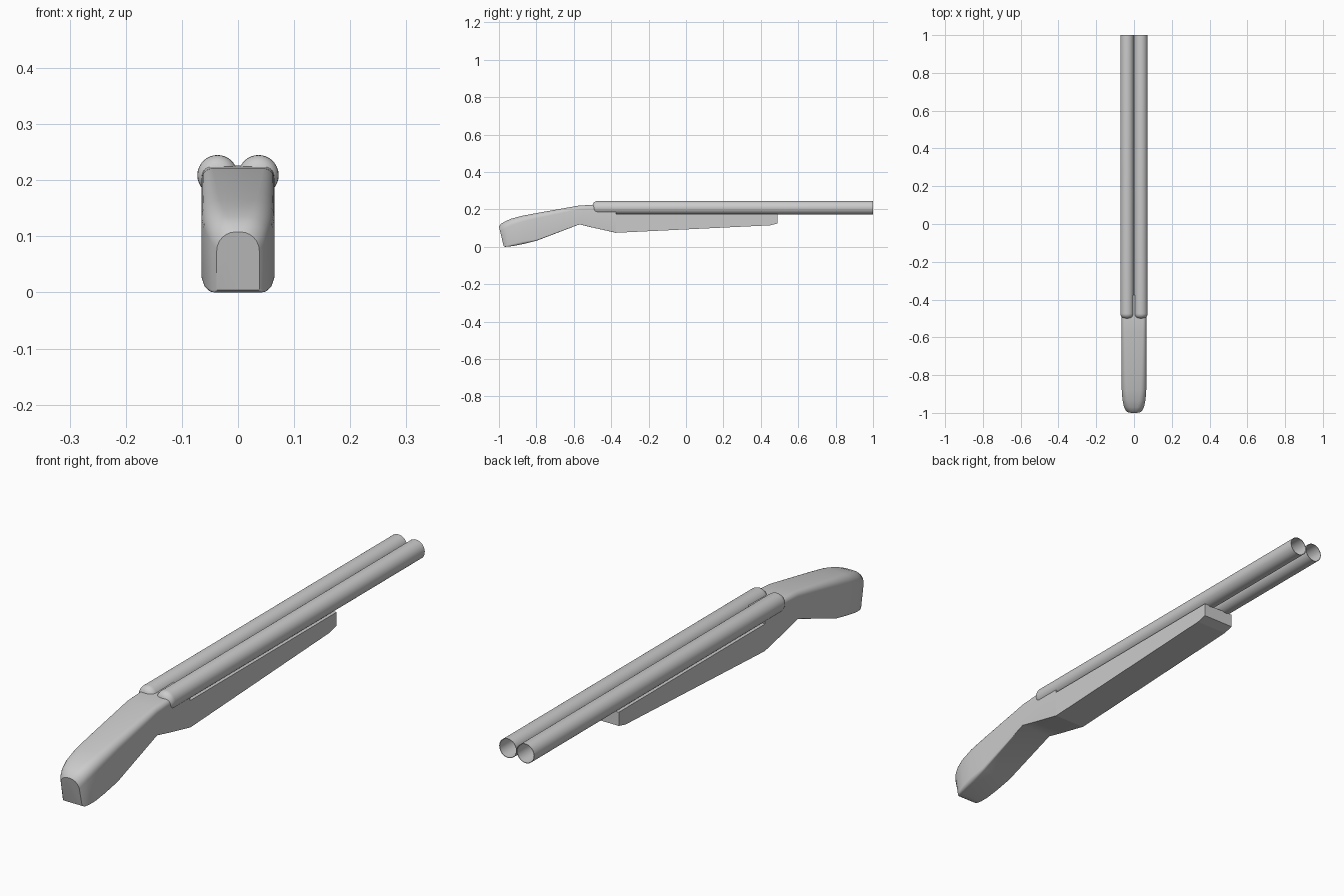
import bpy, bmesh
from math import sin, cos, pi

if "Cube" in bpy.data.objects:
    bpy.data.objects.remove(bpy.data.objects["Cube"])


def finish(name, bm, angle):
    bmesh.ops.recalc_face_normals(bm, faces=bm.faces)
    mesh = bpy.data.meshes.new(name)
    bm.to_mesh(mesh)
    bm.free()
    ob = bpy.data.objects.new(name, mesh)
    bpy.context.collection.objects.link(ob)
    bpy.ops.object.select_all(action='DESELECT')
    ob.select_set(True)
    bpy.context.view_layer.objects.active = ob
    bpy.ops.object.shade_smooth_by_angle(angle=angle)
    return ob


def loft(bm, rings, cap_start, cap_end):
    loops = [[bm.verts.new(p) for p in r] for r in rings]
    for a, b in zip(loops, loops[1:]):
        n = len(a)
        for i in range(n):
            j = (i + 1) % n
            bm.faces.new((a[i], a[j], b[j], b[i]))
    if cap_start:
        bm.faces.new(loops[0])
    if cap_end:
        bm.faces.new(loops[-1])


def section(yt, zt, yb, zb, hw, rt, rb, seg=6):
    """Rounded rectangle across the gun, leaning from bottom y to top y."""
    pts = []
    corners = [(hw - rt, zt - rt, rt, 0), (-hw + rt, zt - rt, rt, 1),
               (-hw + rb, zb + rb, rb, 2), (hw - rb, zb + rb, rb, 3)]
    for cx, cz, r, q in corners:
        for k in range(seg + 1):
            a = (q + k / seg) * pi / 2
            x, z = cx + r * cos(a), cz + r * sin(a)
            pts.append((x, yb + (yt - yb) * (z - zb) / (zt - zb), z))
    return pts


# Stock and receiver: top y, top z, bottom y, bottom z, half width, radii
stations = [
    (-1.00, .108, -.975, .004, .038, .034, .002),
    (-.990, .122, -.968, .000, .046, .035, .004),
    (-.970, .135, -.950, .001, .054, .035, .008),
    (-.935, .150, -.920, .005, .061, .034, .012),
    (-.880, .165, -.870, .015, .065, .032, .014),
    (-.800, .180, -.800, .032, .065, .028, .008),
    (-.570, .221, -.570, .120, .065, .020, .001),
    (-.500, .224, -.500, .103, .065, .018, .001),
    (-.375, .226, -.375, .075, .065, .018, .001)]
bm = bmesh.new()
loft(bm, [section(*s) for s in stations], True, True)
finish("stock", bm, 0.6)

# Fore-end: plain tapered block under the barrels
bm = bmesh.new()
rings = []
for y, zb in ((-.375, .075), (.45, .115), (.49, .125)):
    rings.append([(-.065, y, zb), (.065, y, zb), (.065, y, .176), (-.065, y, .176)])
loft(bm, rings, True, True)
finish("fore_end", bm, 0.1)

# Barrels: domed breech, open hollow muzzle
R, WALL, DOME = .036, .002, .026
profile = [(R - DOME + DOME * sin(k / 6 * pi / 2),
            -.5 + DOME * (1 - cos(k / 6 * pi / 2))) for k in range(7)]
profile += [(R, 1.0), (R - WALL, 1.0), (R - WALL, -.47)]
for side, name in ((-1, "barrel_left"), (1, "barrel_right")):
    bm = bmesh.new()
    rings = [[(side * .0365 + r * cos(i * pi / 16), y, .209 + r * sin(i * pi / 16))
              for i in range(32)] for r, y in profile]
    loft(bm, rings, True, True)
    finish(name, bm, 0.6)
